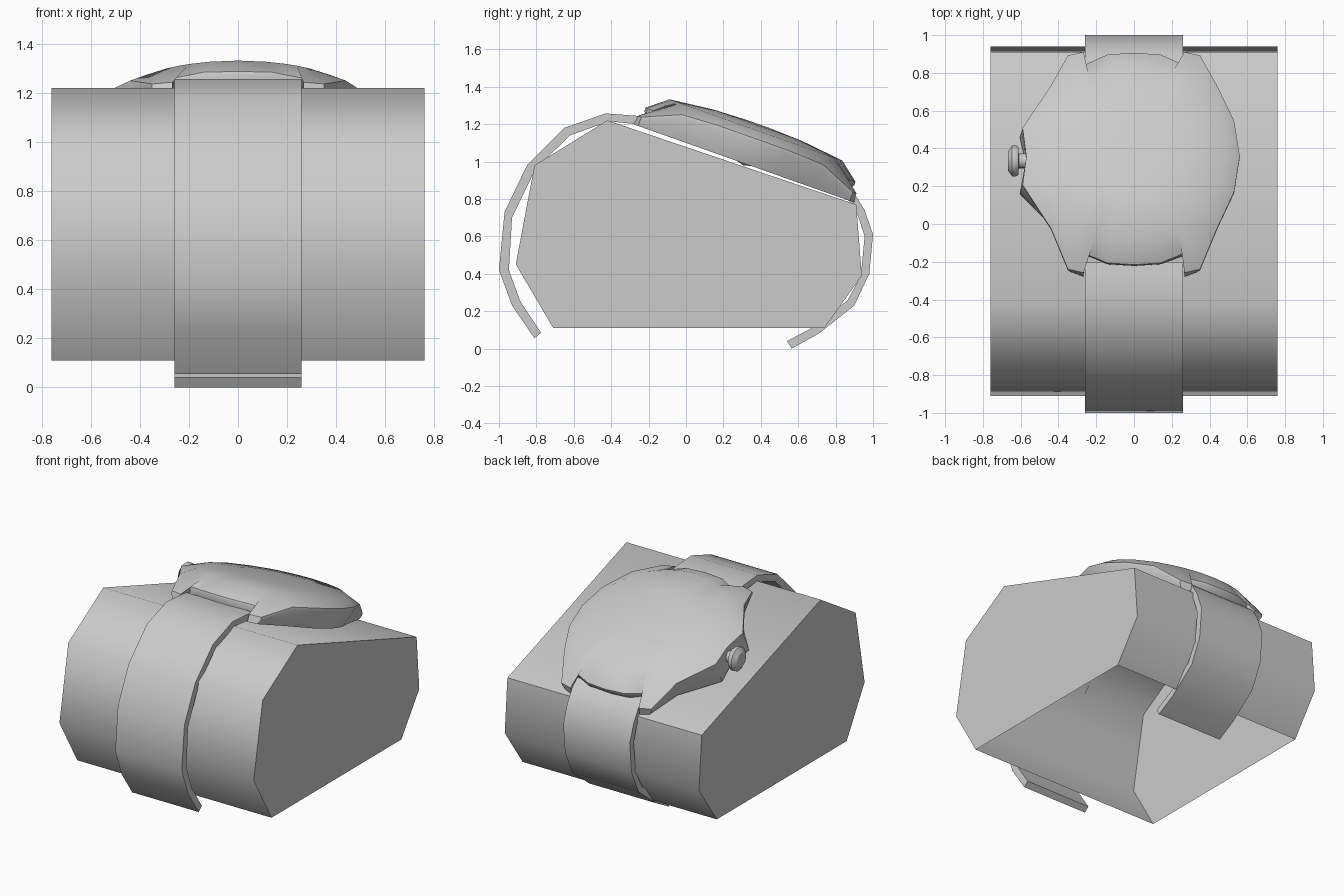
import bpy, bmesh
from math import radians, sin, cos, pi
from mathutils import Matrix, Vector

if "Cube" in bpy.data.objects:
    bpy.data.objects.remove(bpy.data.objects["Cube"])


def make(name, bm, angle, matrix=None):
    if matrix:
        bm.transform(matrix)
    bmesh.ops.recalc_face_normals(bm, faces=bm.faces[:])
    me = bpy.data.meshes.new(name)
    bm.to_mesh(me)
    bm.free()
    ob = bpy.data.objects.new(name, me)
    bpy.context.collection.objects.link(ob)
    bpy.ops.object.select_all(action='DESELECT')
    ob.select_set(True)
    bpy.context.view_layer.objects.active = ob
    bpy.ops.object.shade_smooth_by_angle(angle=radians(angle))
    return ob


def loft(rings, caps=True):
    """Join closed rings of points with quads, optionally capping both ends."""
    bm = bmesh.new()
    vs = [[bm.verts.new(p) for p in r] for r in rings]
    n = len(vs[0])
    for a, b in zip(vs, vs[1:]):
        for i in range(n):
            j = (i + 1) % n
            bm.faces.new((a[i], a[j], b[j], b[i]))
    if caps:
        bm.faces.new(vs[0])
        bm.faces.new(vs[-1])
    return bm


# Display cushion: extruded profile, open underneath
prof = [(-.71, .11), (-.91, .45), (-.81, .98), (-.42, 1.22),
        (.91, .77), (.94, .39), (.74, .11)]
bm = loft([[(x, y, z) for y, z in prof] for x in (-.76, .76)])
bm.faces.ensure_lookup_table()
bottom = [f for f in bm.faces if all(v.co.z < .12 for v in f.verts)]
bmesh.ops.delete(bm, geom=bottom, context='FACES_ONLY')
cushion = make("cushion", bm, 52)
# an open shell must face outward
me = cushion.data
if max(me.polygons, key=lambda p: p.center.x).normal.x < 0:
    me.flip_normals()


# Straps: (outer y, outer z, inner y, inner z) along each half
def strap(name, path):
    w = .26
    rings = [[(-w, oy, oz), (w, oy, oz), (w, iy, iz), (-w, iy, iz)]
             for oy, oz, iy, iz in path]
    make(name, loft(rings), 50)


strap("front_strap", [(-.2, 1.235, -.2, 1.18), (-.27, 1.245, -.27, 1.2),
                      (-.43, 1.257, -.41, 1.215), (-.65, 1.18, -.62, 1.14),
                      (-.85, .98, -.805, .96), (-.97, .73, -.93, .7),
                      (-1, .42, -.947, .42), (-.93, .23, -.885, .25),
                      (-.81, .055, -.775, .085)])
strap("back_strap", [(.84, .88, .82, .82), (.90, .83, .87, .79),
                     (.955, .74, .92, .71), (1, .61, .955, .6),
                     (.98, .4, .935, .39), (.9, .23, .865, .26),
                     (.71, .08, .7, .125), (.565, 0, .54, .04)])

# Watch case, built flat and then tilted onto the cushion
tilt = Matrix.Translation((0, .31, .99)) @ Matrix.Rotation(radians(-19.5), 4, 'X')

# Quarter outline: x, y, rim height, matching dome angle, underside x, underside y
quarter = [(0, .595, .106, 0, 0, .53), (.14, .585, .106, 14, .14, .53),
           (.262, .53, .10, 24, .262, .51), (.267, .62, .05, 29, .267, .625),
           (.35, .60, .05, 36, .33, .60), (.44, .40, .135, 50, .40, .38),
           (.53, .20, .145, 69, .48, .18), (.56, 0, .145, 90, .51, 0)]
half = quarter + [(x, -y, h, 180 - a, bx, -by)
                  for x, y, h, a, bx, by in quarter[-2::-1]]
# The left side is wider around the crown
left = [(-x, y, h, -a, -bx, by) for x, y, h, a, bx, by in half[-2:0:-1]]
for i, p in enumerate(left):
    if abs(p[1]) < .25:
        y = p[1] * .8
        left[i] = (-.59 if p[1] else -.57, y, p[2], p[3], -.605 if p[1] else -.57, y)
outline = half + left


def dome(r, h):
    return [(r * sin(radians(p[3])), r * cos(radians(p[3])), h) for p in outline]


case_rings = [[(p[4], p[5], 0) for p in outline],
              [(p[0], p[1], p[2] - .02) for p in outline],
              [(p[0], p[1], p[2]) for p in outline],
              dome(.49, .19), dome(.25, .217), dome(.06, .224)]
make("watch_case", loft(case_rings), 42, tilt)

# Crown: small turned knob on the left
knob = [(-.54, .04), (-.61, .04), (-.612, .075), (-.625, .083),
        (-.645, .083), (-.668, .05)]
n = 12
crown = [[(x, r * cos(2 * pi * i / n), .072 + r * sin(2 * pi * i / n))
          for i in range(n)] for x, r in knob]
make("crown", loft(crown), 35, tilt)
